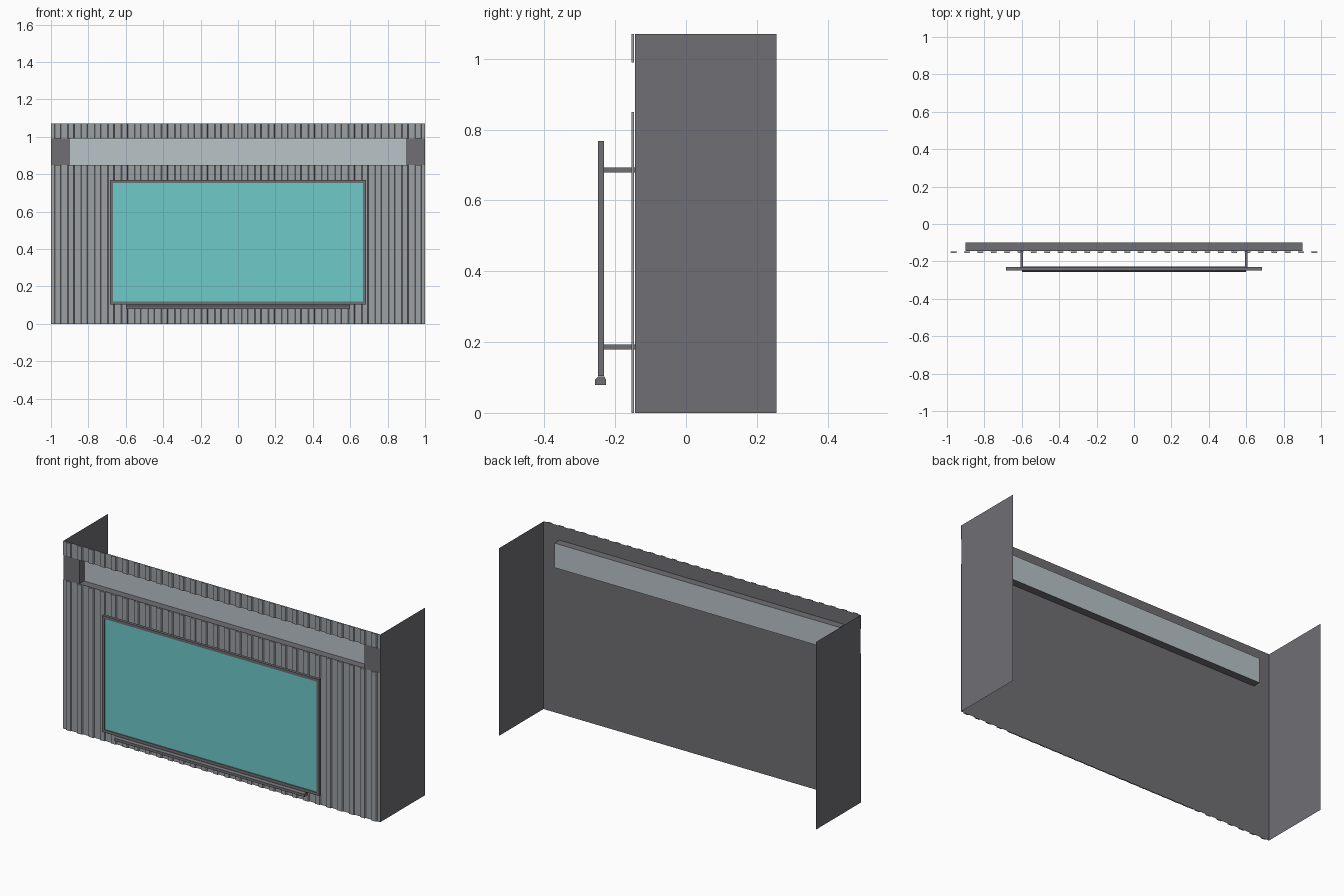
import bpy

if "Cube" in bpy.data.objects:
    bpy.data.objects.remove(bpy.data.objects["Cube"])


def material(name, rgb):
    m = bpy.data.materials.new(name)
    m.diffuse_color = (*rgb, 1)
    m.use_nodes = True
    m.node_tree.nodes["Principled BSDF"].inputs["Base Color"].default_value = m.diffuse_color
    return m


GREY = material("dark grey", (0.16, 0.157, 0.172))
CLAD = material("light grey", (0.335, 0.355, 0.368))
GLASS = material("pale glass", (0.49, 0.55, 0.58))
TEAL = material("teal", (0.156, 0.585, 0.585))


def mesh(name, verts, faces, mat):
    me = bpy.data.meshes.new(name)
    me.from_pydata(verts, [], faces)
    me.materials.append(mat)
    ob = bpy.data.objects.new(name, me)
    bpy.context.collection.objects.link(ob)
    return ob


def extrude(name, section, mat, axis, lo, hi):
    """Closed prism: an (a, b) section swept along the z or x axis."""
    place = {"z": lambda a, b, t: (a, b, t), "x": lambda a, b, t: (t, a, b)}[axis]
    n = len(section)
    verts = [place(a, b, t) for t in (lo, hi) for a, b in section]
    faces = [(i, (i + 1) % n, n + (i + 1) % n, n + i) for i in range(n)]
    faces += [tuple(range(n - 1, -1, -1)), tuple(range(n, 2 * n))]
    return extrude_done(name, verts, faces, mat)


def extrude_done(name, verts, faces, mat):
    return mesh(name, verts, faces, mat)


def box(name, x0, x1, y0, y1, z0, z1, mat):
    return extrude(name, [(x0, y0), (x1, y0), (x1, y1), (x0, y1)], mat, "z", z0, z1)


def panel(name, x0, x1, z0, z1, y, mat):
    return mesh(name, [(x0, y, z0), (x1, y, z0), (x1, y, z1), (x0, y, z1)], [(0, 1, 2, 3)], mat)


TOP, SILL, HEAD, WIN = 1.07, 0.85, 0.99, 0.9
FRONT, BACK, PANE = -0.144, 0.255, -0.10

# Side walls
for side, x in (("left", -1), ("right", 1)):
    mesh(side + "_wall", [(x, FRONT, 0), (x, BACK, 0), (x, BACK, TOP), (x, FRONT, TOP)],
         [(0, 1, 2, 3)], GREY)

# Front wall around the long window
panel("wall_lower", -1, 1, 0, SILL, FRONT, GREY)
panel("wall_upper", -1, 1, HEAD, TOP, FRONT, GREY)
panel("wall_window_left", -1, -WIN, SILL, HEAD, FRONT, GREY)
panel("wall_window_right", WIN, 1, SILL, HEAD, FRONT, GREY)

# Window reveal and glass
corners = [(-WIN, SILL), (WIN, SILL), (WIN, HEAD), (-WIN, HEAD)]
mesh("window_reveal", [(x, y, z) for y in (FRONT, PANE) for x, z in corners],
     [(i, (i + 1) % 4, 4 + (i + 1) % 4, 4 + i) for i in range(4)], GREY)
panel("window_glass", -WIN, WIN, SILL, HEAD, PANE, GLASS)

# Ribbed cladding: thin backing sheet with evenly spaced ribs
COUNT = 28
pitch = 2 / COUNT
for level, z0, z1 in (("lower", 0, SILL), ("upper", HEAD, TOP)):
    panel("cladding_" + level, -1, 1, z0, z1, -0.147, CLAD)
    for i in range(COUNT):
        c = -1 + pitch * (i + 0.5)
        extrude("rib_" + level, [(c - 0.018, -0.147), (c - 0.014, -0.154),
                                 (c + 0.014, -0.154), (c + 0.018, -0.147)], CLAD, "z", z0, z1)

# Screen with its frame
X, Z0, Z1, T = 0.685, 0.104, 0.768, 0.016
Y0, Y1 = -0.248, -0.231
box("frame_bottom", -X, X, Y0, Y1, Z0, Z0 + T, GREY)
box("frame_top", -X, X, Y0, Y1, Z1 - T, Z1, GREY)
for s in (-1, 1):
    a, b = sorted((s * X, s * (X - T)))
    box("frame_side", a, b, Y0, Y1, Z0 + T, Z1 - T, GREY)
box("screen", -X + T, X - T, Y0 + 0.005, Y1 - 0.002, Z0 + T, Z1 - T, TEAL)

# Ledge below the screen, with chamfered upper edges
extrude("ledge", [(-0.257, 0.079), (-0.226, 0.079), (-0.226, 0.094), (-0.231, 0.103),
                  (-0.248, 0.103), (-0.257, 0.094)], GREY, "x", -0.6, 0.6)

# Mounting brackets
for x in (-0.6, 0.6):
    for z in (0.186, 0.686):
        box("bracket", x - 0.006, x + 0.006, Y1, FRONT, z - 0.007, z + 0.007, GREY)
